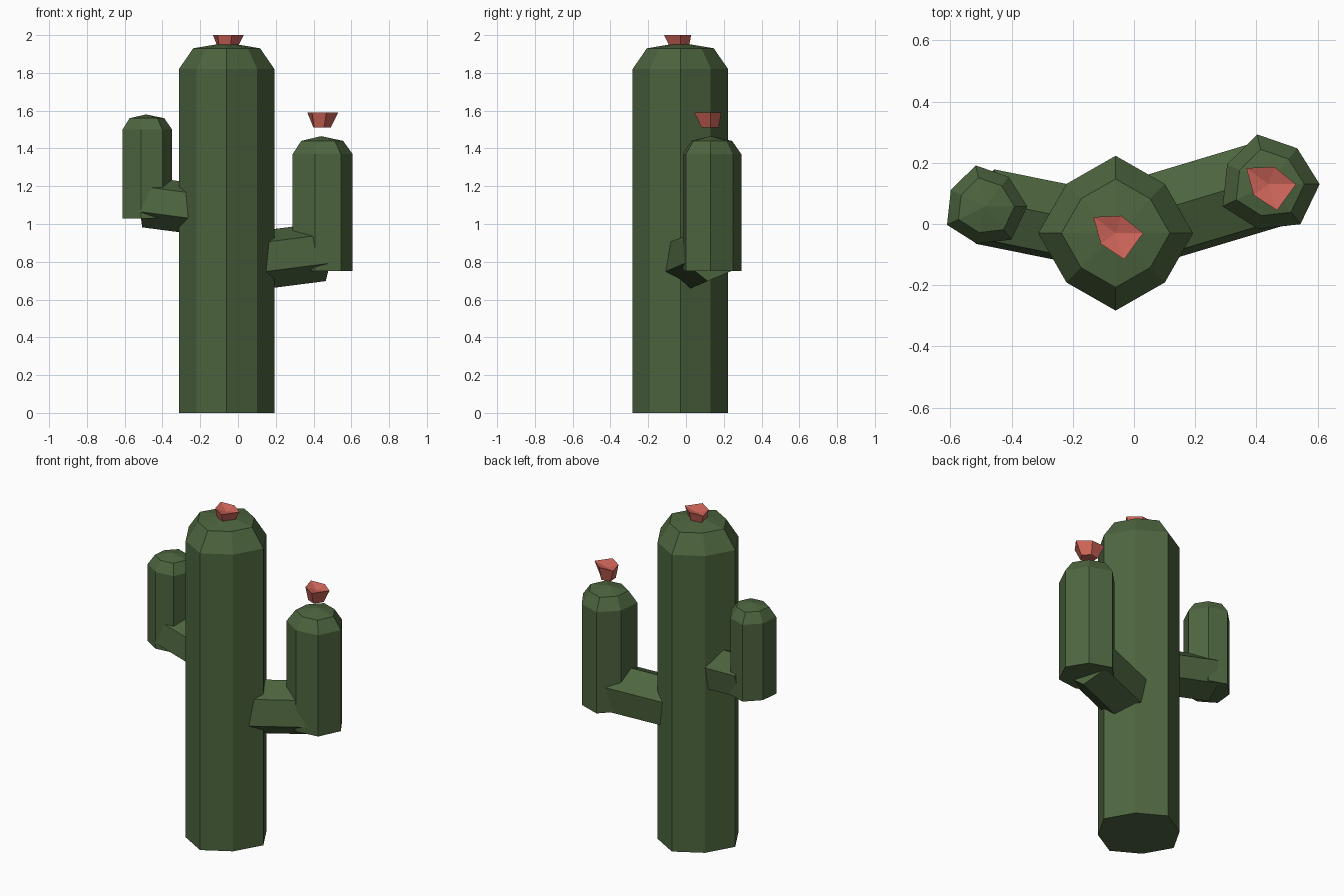
import bpy, bmesh
from math import sin, cos, pi, radians
from mathutils import Vector

if "Cube" in bpy.data.objects:
    bpy.data.objects.remove(bpy.data.objects["Cube"])


def material(name, rgb):
    m = bpy.data.materials.new(name)
    m.diffuse_color = (*rgb, 1)
    m.use_nodes = True
    m.node_tree.nodes["Principled BSDF"].inputs["Base Color"].default_value = m.diffuse_color
    return m


GREEN = material("cactus_green", (0.075, 0.13, 0.05))
RED = material("flower_red", (0.62, 0.13, 0.1))


def make_object(name, bm, mat):
    bmesh.ops.recalc_face_normals(bm, faces=bm.faces)
    me = bpy.data.meshes.new(name)
    bm.to_mesh(me)
    bm.free()
    me.materials.append(mat)
    ob = bpy.data.objects.new(name, me)
    bpy.context.collection.objects.link(ob)


def lathe(name, x, y, sides, profile, mat, apex):
    """Stack rings of (outer radius, inner radius, z), alternating ribs, with a centre top point."""
    bm = bmesh.new()
    rings = []
    for r_out, r_in, z in profile:
        ring = []
        for i in range(sides):
            r, a = (r_in if i % 2 else r_out), 2 * pi * i / sides
            ring.append(bm.verts.new((x + r * cos(a), y + r * sin(a), z)))
        rings.append(ring)
    top = bm.verts.new((x, y, apex))
    bm.faces.new(rings[0])
    for i in range(sides):
        j = (i + 1) % sides
        for a, b in zip(rings, rings[1:]):
            bm.faces.new((a[i], a[j], b[j], b[i]))
        bm.faces.new((rings[-1][i], rings[-1][j], top))
    make_object(name, bm, mat)


def column(name, x, y, sides, r, base, shoulder, cap, apex):
    lathe(name, x, y, sides, [(r, .9 * r, base), (r, .9 * r, shoulder),
                              (.7 * r, .63 * r, cap)], GREEN, apex)


def flower(name, x, y, z):
    lathe(name, x, y, 5, [(.05, .045, z), (.09, .06, z + .08)], RED, z + .06)


def elbow(name, start, end, r):
    """Six-sided stub joining the trunk to an upright arm."""
    start, end = Vector(start), Vector(end)
    d = (end - start).normalized()
    side = d.cross(Vector((0, 0, 1))).normalized()
    if side.y > 0:
        side = -side
    up = d.cross(side)
    if up.z < 0:
        up = -up
    bm = bmesh.new()
    rings = []
    for c in (start, end):
        angles = [radians(-22 + 60 * i) for i in range(6)]
        rings.append([bm.verts.new(c + side * r * cos(a) + up * r * sin(a)) for a in angles])
        bm.faces.new(rings[-1])
    for i in range(6):
        j = (i + 1) % 6
        bm.faces.new((rings[0][i], rings[0][j], rings[1][j], rings[1][i]))
    make_object(name, bm, GREEN)


# Trunk and upright arms
column("trunk", -.06, -.03, 8, .253, 0, 1.82, 1.93, 1.96)
column("right_arm", .44, .13, 7, .167, .75, 1.37, 1.44, 1.465)
column("left_arm", -.487, .057, 7, .138, 1.03, 1.50, 1.56, 1.58)

# Elbows
elbow("right_elbow", (.09, .025, .805), (.44, .13, .85), .155)
elbow("left_elbow", (-.22, .003, 1.08), (-.487, .057, 1.115), .135)

# Flowers
flower("top_flower", -.06, -.03, 1.92)
flower("arm_flower", .44, .13, 1.51)
